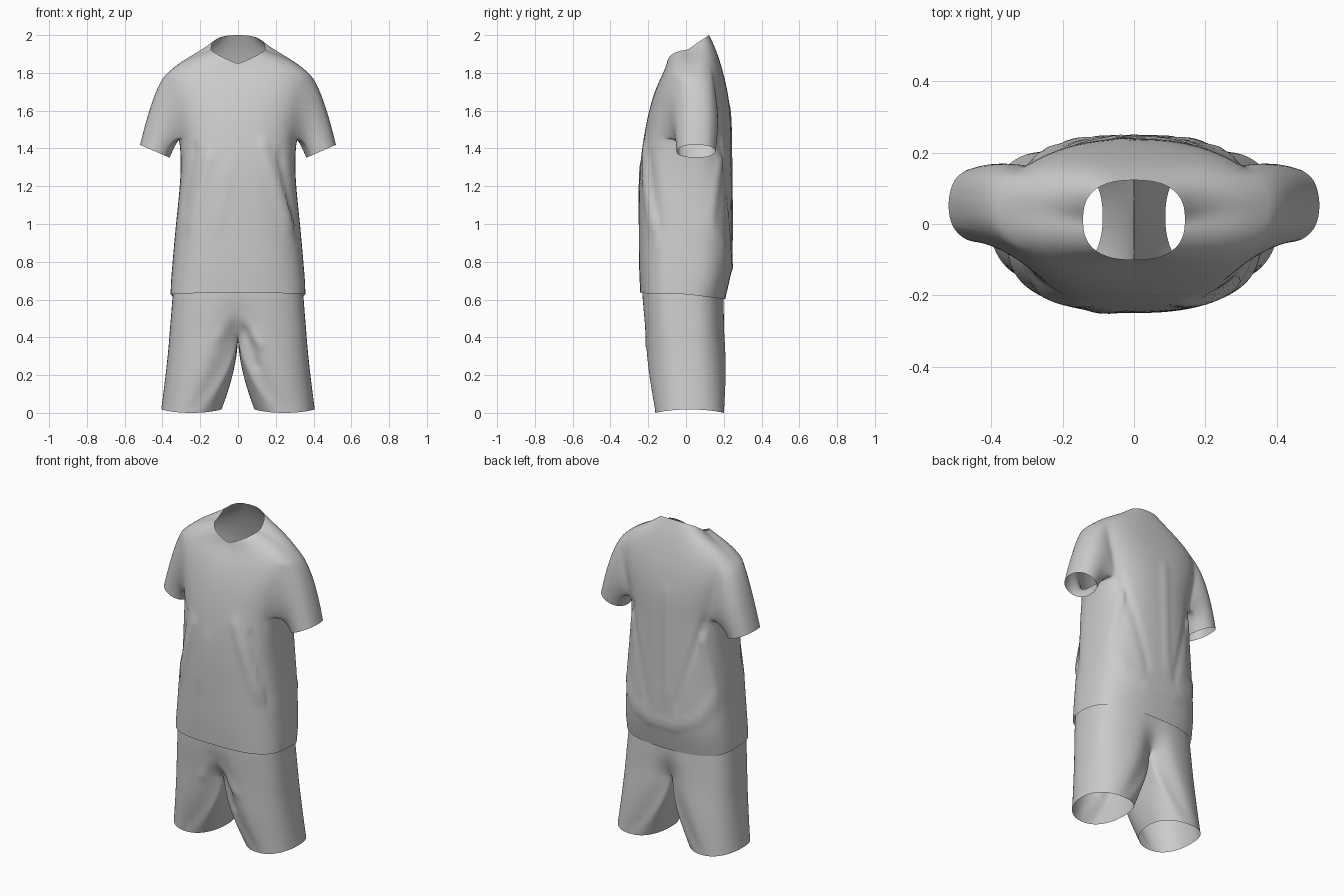
import bpy, bmesh
from math import sin, cos, pi, exp, atan2
from mathutils import Vector

cube = bpy.data.objects.get("Cube")
if cube:
    bpy.data.objects.remove(cube, do_unlink=True)

fabric = bpy.data.materials.new("light_grey_fabric")
fabric.use_nodes = True
GREY = (0.6, 0.6, 0.6, 1)
fabric.diffuse_color = GREY
fabric.node_tree.nodes["Principled BSDF"].inputs["Base Color"].default_value = GREY

N = 40  # columns around the body, column 0 is the front centre


def power(v, e):
    return (abs(v) ** e) * (1 if v >= 0 else -1)


def body_ring(bm, z, half, front, back, dz_front=0, dz_back=0, cleft=0):
    """Squarish oval ring; front and back heights can tilt, cleft pulls the centre in."""
    ring = []
    square = 0.66 if z < 1.4 else 0.78
    for k in range(N):
        a = 2 * pi * k / N
        s, c = sin(a), -cos(a)
        x = half * power(s, 0.8)
        y = (front + back) / 2 + (back - front) / 2 * power(c, square)
        y *= 1 - cleft * exp(-(x / 0.06) ** 2)
        dz = dz_front * max(0, 1 - abs(x) / half) ** 0.8 if c < 0 else dz_back * c ** 0.7
        ring.append(bm.verts.new((x, y, z + dz)))
    return ring


def bridge(bm, a, b, skip=()):
    n = len(a)
    for k in range(n):
        if k not in skip:
            bm.faces.new((a[k], a[(k + 1) % n], b[(k + 1) % n], b[k]))


def finish(bm, name, folds):
    """Turn into an object, smooth it and press cloth folds into it."""
    bmesh.ops.recalc_face_normals(bm, faces=bm.faces[:])
    mesh = bpy.data.meshes.new(name)
    bm.to_mesh(mesh)
    bm.free()
    ob = bpy.data.objects.new(name, mesh)
    bpy.context.collection.objects.link(ob)
    mesh.materials.append(fabric)
    bpy.ops.object.select_all(action='DESELECT')
    bpy.context.view_layer.objects.active = ob
    ob.select_set(True)
    mod = ob.modifiers.new("smooth", 'SUBSURF')
    mod.levels = 2
    bpy.ops.object.modifier_apply(modifier="smooth")
    moves = []
    for v in ob.data.vertices:
        n, p, push = v.normal.copy(), Vector((v.co.x, v.co.z)), 0
        for side, x0, z0, x1, z1, width, height in folds:
            facing = n.y * side if v.co.y * side > 0 else 0
            if facing <= 0 or abs(v.co.x) > 0.37:
                continue
            a, b = Vector((x0, z0)), Vector((x1, z1))
            t = max(0, min(1, (p - a).dot(b - a) / (b - a).length_squared))
            d = (p - a.lerp(b, t)).length
            fold = height * exp(-(d / width) ** 2) * min(1, facing * 2)
            push = max(push, fold, key=abs)
        moves.append(n * push)
    for v, m in zip(ob.data.vertices, moves):
        v.co += Vector((m.x, m.y, 0))
    bpy.ops.object.shade_smooth()


# Shirt body: hem to collar
bm = bmesh.new()
profile = [
    (0.63, 0.358, -0.243, 0.208, 0.008, -0.028),
    (0.70, 0.356, -0.246, 0.228, 0, -0.015),
    (0.79, 0.348, -0.25, 0.25),
    (1.00, 0.330, -0.25, 0.245),
    (1.20, 0.307, -0.25, 0.243),
    (1.35, 0.302, -0.24, 0.241),
    (1.45, 0.312, -0.226, 0.24),
    (1.58, 0.345, -0.202, 0.238),
    (1.70, 0.378, -0.168, 0.222),
    (1.80, 0.375, -0.135, 0.198, -0.03, 0),
    (1.857, 0.305, -0.115, 0.175, -0.05, 0.02),
    (1.895, 0.215, -0.106, 0.152, -0.065, 0.045),
    (1.922, 0.143, -0.1, 0.123, -0.075, 0.078),
]
rings = [body_ring(bm, *row) for row in profile]
LOW, HIGH, SPAN = 6, 9, 4  # armhole rows and columns either side of the seam
sides = (N // 4, 3 * N // 4)
armhole = [s + k for s in sides for k in range(-SPAN, SPAN)]
for i in range(len(rings) - 1):
    bridge(bm, rings[i], rings[i + 1], armhole if LOW <= i < HIGH else ())

# Sleeves: grown from the armholes, curving over the shoulder to the cuff
for s, side in zip(sides, (1, -1)):
    cols = range(s - SPAN, s + SPAN + 1)
    loop = [rings[LOW][c] for c in cols]
    loop += [rings[r][s + SPAN] for r in range(LOW + 1, HIGH)]
    loop += [rings[HIGH][c] for c in reversed(cols)]
    loop += [rings[r][s - SPAN] for r in range(HIGH - 1, LOW, -1)]
    start = [v.co.copy() for v in loop]
    mid = sum(start, Vector()) / len(start)
    prev = loop
    for step in range(1, 8):
        t = step / 7
        ring = []
        for p in start:
            phi = atan2((p.z - mid.z) / 0.175, (p.y - mid.y) / 0.13)
            c, u = cos(phi), sin(phi)
            bend = Vector((side * (0.385 + 0.055 * u), 0.062 + 0.125 * c, 1.585 + 0.165 * u))
            cuff = Vector((side * (0.44 + 0.08 * u), 0.053 + 0.11 * c, 1.385 + 0.035 * u))
            ring.append(bm.verts.new(p * (1 - t) ** 2 + bend * 2 * t * (1 - t) + cuff * t * t))
        bridge(bm, prev, ring)
        prev = ring

# Cloth folds: side (-1 front, 1 back), start x z, end x z, width, height
finish(bm, "shirt", [
    (-1, -0.15, 1.36, -0.25, 1.0, 0.025, 0.009),
    (-1, 0.13, 1.42, 0.27, 1.0, 0.03, 0.010),
    (-1, 0.22, 1.36, 0.32, 0.95, 0.02, -0.008),
    (-1, -0.23, 1.4, -0.29, 1.1, 0.02, -0.009),
    (-1, -0.05, 1.3, -0.1, 1.0, 0.03, 0.005),
    (1, -0.34, 1.02, -0.23, 0.84, 0.025, 0.009),
    (1, -0.23, 0.84, -0.09, 0.77, 0.025, 0.009),
    (1, -0.09, 0.77, 0.09, 0.77, 0.025, 0.008),
    (1, 0.09, 0.77, 0.23, 0.84, 0.025, 0.009),
    (1, 0.23, 0.84, 0.34, 1.02, 0.025, 0.009),
    (1, -0.25, 1.45, -0.1, 0.9, 0.02, -0.007),
    (1, 0.25, 1.45, 0.1, 0.9, 0.02, -0.007),
    (1, -0.03, 1.6, -0.04, 0.95, 0.025, 0.005),
    (1, 0.24, 1.35, 0.31, 1.0, 0.02, 0.008),
    (1, -0.24, 1.35, -0.31, 1.0, 0.02, 0.008),
])

# Shorts: pelvis rings, then a crotch seam dividing them into two legs
bm = bmesh.new()
pelvis = [body_ring(bm, *row) for row in [
    (0.74, 0.335, -0.232, 0.195),
    (0.63, 0.347, -0.235, 0.201),
    (0.53, 0.354, -0.23, 0.207, 0, 0, 0.08),
    (0.44, 0.362, -0.224, 0.21, 0, 0, 0.3),
]]
for a, b in zip(pelvis, pelvis[1:]):
    bridge(bm, a, b)
last, half = pelvis[-1], N // 2
seam = []
for k in range(1, half):
    t = k / half
    p = last[half].co.lerp(last[0].co, t)
    p.z = 0.44 - 0.045 * min(1, 3 * sin(pi * t))
    seam.append(bm.verts.new(p))
for side in (1, -1):
    outer = [last[side * k % N] for k in range(half + 1)]
    loop = outer + seam
    start = [v.co.copy() for v in loop]
    prev = loop
    for step in range(1, 8):
        t = step / 7
        ring = []
        for k, p in enumerate(start):
            a = 2 * pi * k / N
            hem = Vector((side * (0.247 + 0.16 * power(sin(a), 0.9)),
                          0.02 - 0.183 * power(cos(a), 0.9), 0.018 * sin(a) ** 2))
            q = p.lerp(hem, t)
            q.x = p.x + (hem.x - p.x) * t ** (1.25 if k <= half else 1.7)
            q.y -= 0.012 * sin(pi * t) * cos(a)
            ring.append(bm.verts.new(q))
        bridge(bm, prev, ring)
        prev = ring
finish(bm, "shorts", [
    (-1, 0.03, 0.5, 0.12, 0.36, 0.025, 0.008),
    (-1, 0.04, 0.43, 0.1, 0.25, 0.02, -0.008),
    (-1, -0.04, 0.5, -0.1, 0.4, 0.03, 0.006),
])
